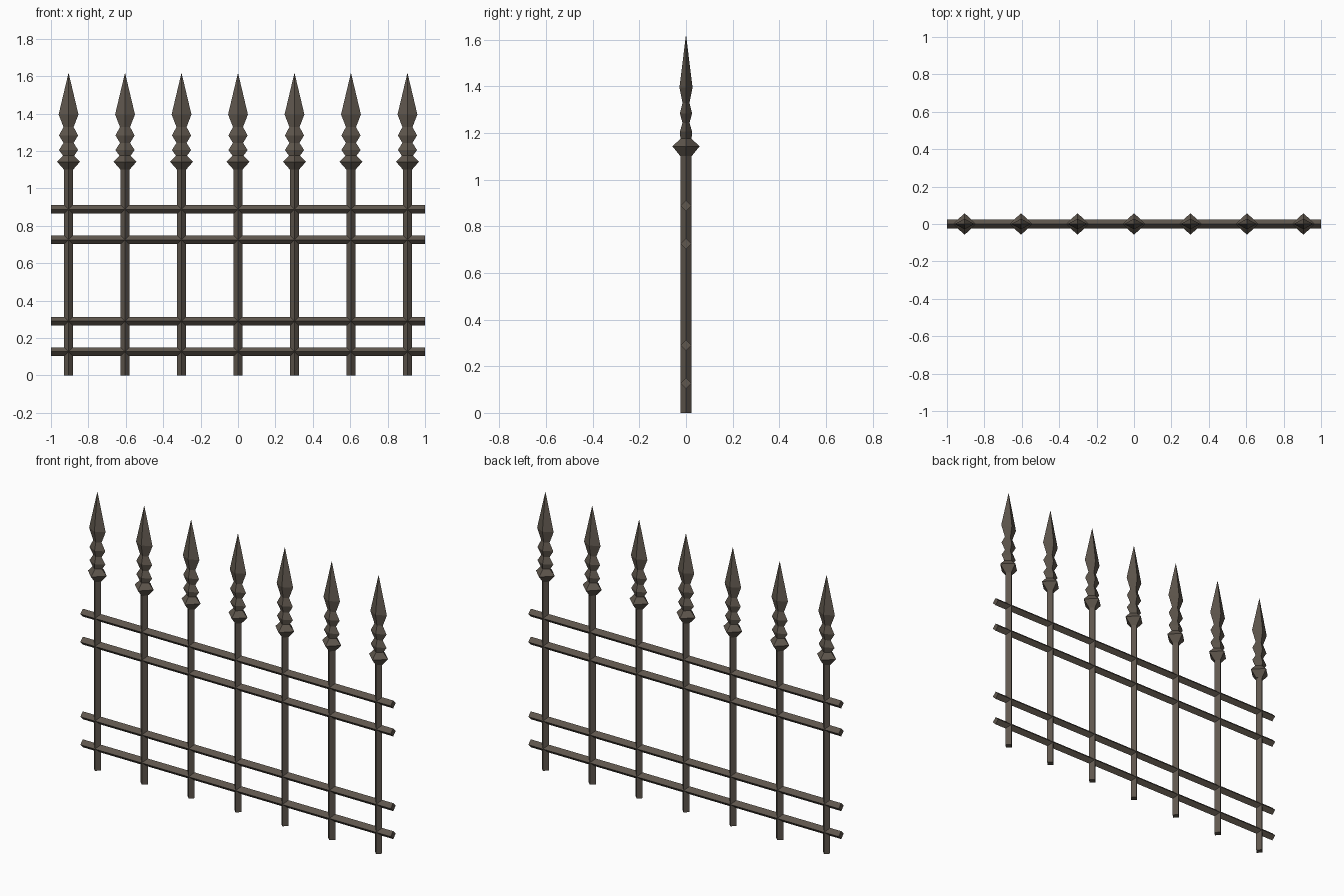
import bpy, bmesh
from mathutils import Vector

if "Cube" in bpy.data.objects:
    bpy.data.objects.remove(bpy.data.objects["Cube"])

iron = bpy.data.materials.new("dark_iron")
iron.diffuse_color = (0.115, 0.095, 0.075, 1)
iron.use_nodes = True
iron.node_tree.nodes["Principled BSDF"].inputs["Base Color"].default_value = iron.diffuse_color


def loft(name, sections, axis="Z", location=(0, 0, 0)):
    """Diamond cross-sections (position, half width, half depth), capped and joined."""
    bm = bmesh.new()
    rings = []
    for p, a, b in sections:
        ring = []
        for u, v in ((a, 0), (0, b), (-a, 0), (0, -b)):
            co = Vector((u, v, p)) if axis == "Z" else Vector((p, u, v))
            ring.append(bm.verts.new(co))
        rings.append(ring)
    for lo, hi in zip(rings, rings[1:]):
        for i in range(4):
            j = (i + 1) % 4
            bm.faces.new((lo[i], lo[j], hi[j], hi[i]))
    bm.faces.new(rings[0][::-1])
    bm.faces.new(rings[-1])
    bmesh.ops.remove_doubles(bm, verts=bm.verts, dist=1e-5)
    bmesh.ops.recalc_face_normals(bm, faces=bm.faces)
    me = bpy.data.meshes.new(name)
    bm.to_mesh(me)
    bm.free()
    me.materials.append(iron)
    ob = bpy.data.objects.new(name, me)
    ob.location = location
    bpy.context.collection.objects.link(ob)
    return ob


R = 0.023

# spear head: square collar, two flattened beads, blade
SPEAR = [(1.10, 0.024, 0.024), (1.142, 0.061, 0.058), (1.175, 0.030, 0.024),
         (1.205, 0.051, 0.026), (1.243, 0.027, 0.015), (1.283, 0.051, 0.026),
         (1.328, 0.027, 0.015), (1.395, 0.053, 0.028), (1.615, 0.0008, 0.0008)]

# upright posts with spear heads
for i in range(7):
    x = (i - 3) * 0.302
    loft("post", [(0, R, R), (1.11, R, R)], "Z", (x, 0, 0))
    loft("spear_head", SPEAR, "Z", (x, 0, 0))

# horizontal rails
for z in (0.127, 0.29, 0.725, 0.888):
    loft("rail", [(-1, R, R), (1, R, R)], "X", (0, 0, z))
